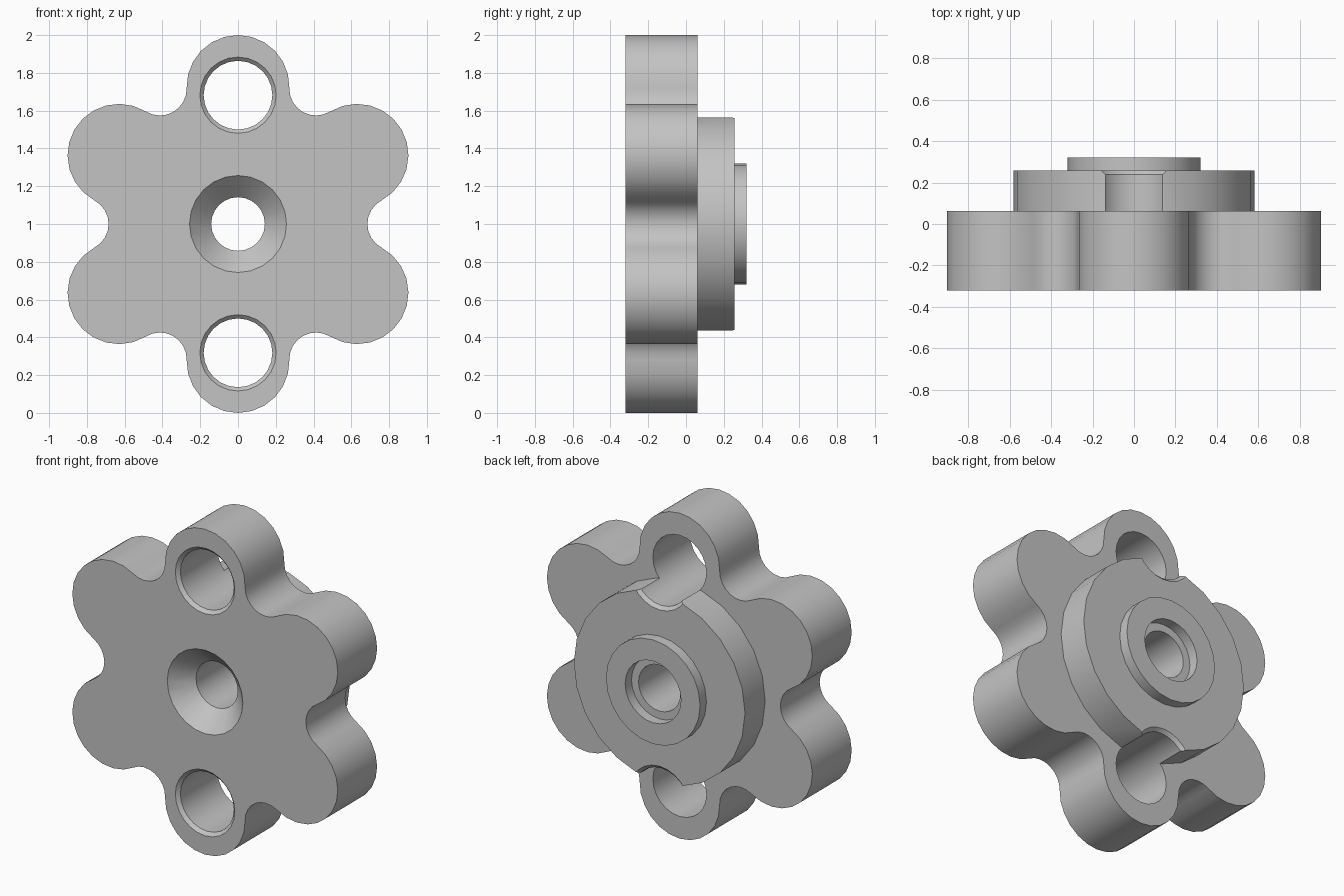
import bpy, bmesh
from math import sin, cos, pi, atan2, hypot, radians

cube = bpy.data.objects.get("Cube")
if cube:
    bpy.data.objects.remove(cube, do_unlink=True)

FRONT, PLATE_BACK, DISC_BACK, BOSS_BACK = -0.32, 0.062, 0.258, 0.32
MID = 1.0            # height of the central axis
LOBE_D, LOBE_R = 0.728, 0.272
VALLEY = 0.685       # nearest distance of the outline to the axis
HOLE_D, HOLE_R, BORE_R = 0.682, 0.182, 0.142
CHAMFER = 0.02

grey = bpy.data.materials.new("plain grey")
grey.use_nodes = True
grey.diffuse_color = (0.55, 0.55, 0.55, 1)
grey.node_tree.nodes["Principled BSDF"].inputs["Base Color"].default_value = grey.diffuse_color


def add_object(name, bm):
    bmesh.ops.recalc_face_normals(bm, faces=bm.faces)
    mesh = bpy.data.meshes.new(name)
    bm.to_mesh(mesh)
    bm.free()
    mesh.materials.append(grey)
    obj = bpy.data.objects.new(name, mesh)
    bpy.context.collection.objects.link(obj)
    return obj


def lathe(name, profile, z=MID, segs=24, ring=False):
    """Turn (radius, y) points about the y axis; ring closes the profile, else ends are capped."""
    bm = bmesh.new()
    loops = [[bm.verts.new((r * cos(2 * pi * i / segs), y, z + r * sin(2 * pi * i / segs)))
              for i in range(segs)] for r, y in profile]
    pairs = list(zip(loops, loops[1:]))
    if ring:
        pairs.append((loops[-1], loops[0]))
    else:
        bm.faces.new(loops[0])
        bm.faces.new(loops[-1])
    for a, b in pairs:
        for i in range(segs):
            j = (i + 1) % segs
            bm.faces.new((a[i], a[j], b[j], b[i]))
    return add_object(name, bm)


def arc(cx, cz, r, start, end, steps):
    return [(cx + r * cos(start + (end - start) * i / steps),
             cz + r * sin(start + (end - start) * i / steps)) for i in range(steps + 1)]


def flower_outline():
    """Six round lobes joined by tangent concave fillets."""
    lx, lz = LOBE_D * cos(pi / 6), LOBE_D * sin(pi / 6)
    gap = VALLEY - lx
    fillet = (gap * gap + lz * lz - LOBE_R ** 2) / (2 * (LOBE_R - gap))
    dist = VALLEY + fillet
    half = atan2(lz, dist - lx)
    points = []
    for k in range(6):
        a = radians(30 + 60 * k)
        v = a + pi / 6
        sweep = half + pi / 6
        points += arc(LOBE_D * cos(a), LOBE_D * sin(a), LOBE_R, a - sweep, a + sweep, 12)
        points += arc(dist * cos(v), dist * sin(v), fillet, v + pi + half, v + pi - half, 8)[1:-1]
    return points


# Lobed front plate
bm = bmesh.new()
face = bm.faces.new([bm.verts.new((x, FRONT, MID + z)) for x, z in flower_outline()])
made = bmesh.ops.extrude_face_region(bm, geom=[face])["geom"]
bmesh.ops.translate(bm, vec=(0, PLATE_BACK - FRONT, 0),
                    verts=[g for g in made if isinstance(g, bmesh.types.BMVert)])
plate = add_object("lobed_plate", bm)

# Rear disc and raised ring
disc = lathe("rear_disc", [(0.582, PLATE_BACK), (0.582, DISC_BACK)])
boss = lathe("raised_ring", [(0.32, DISC_BACK), (0.32, BOSS_BACK),
                             (0.19, BOSS_BACK), (0.19, DISC_BACK)], ring=True)

# Countersunk centre bore, and two holes chamfered at both ends
over = 0.05
sink = 0.115
cutters = [lathe("bore_cutter", [(BORE_R + sink + over, FRONT - over), (BORE_R, FRONT + sink),
                                 (BORE_R, BOSS_BACK + over)])]
wide = HOLE_R + CHAMFER + over
for side in (1, -1):
    cutters.append(lathe("hole_cutter", [
        (wide, FRONT - over), (HOLE_R, FRONT + CHAMFER),
        (HOLE_R, DISC_BACK - CHAMFER), (wide, DISC_BACK + over)], z=MID + side * HOLE_D))

for part in (plate, disc):
    for cutter in cutters:
        mod = part.modifiers.new("cut", "BOOLEAN")
        mod.operation = "DIFFERENCE"
        mod.solver = "EXACT"
        mod.object = cutter
    bpy.context.view_layer.update()
    cut_mesh = bpy.data.meshes.new_from_object(
        part.evaluated_get(bpy.context.evaluated_depsgraph_get()))
    part.modifiers.clear()
    part.data = cut_mesh
    part.data.name = part.name

for cutter in cutters:
    bpy.data.objects.remove(cutter, do_unlink=True)

# Smooth the curved walls, keep the rims sharp
for part in (plate, disc, boss):
    bpy.ops.object.select_all(action="DESELECT")
    part.select_set(True)
    bpy.context.view_layer.objects.active = part
    bpy.ops.object.shade_smooth_by_angle(angle=radians(30))
